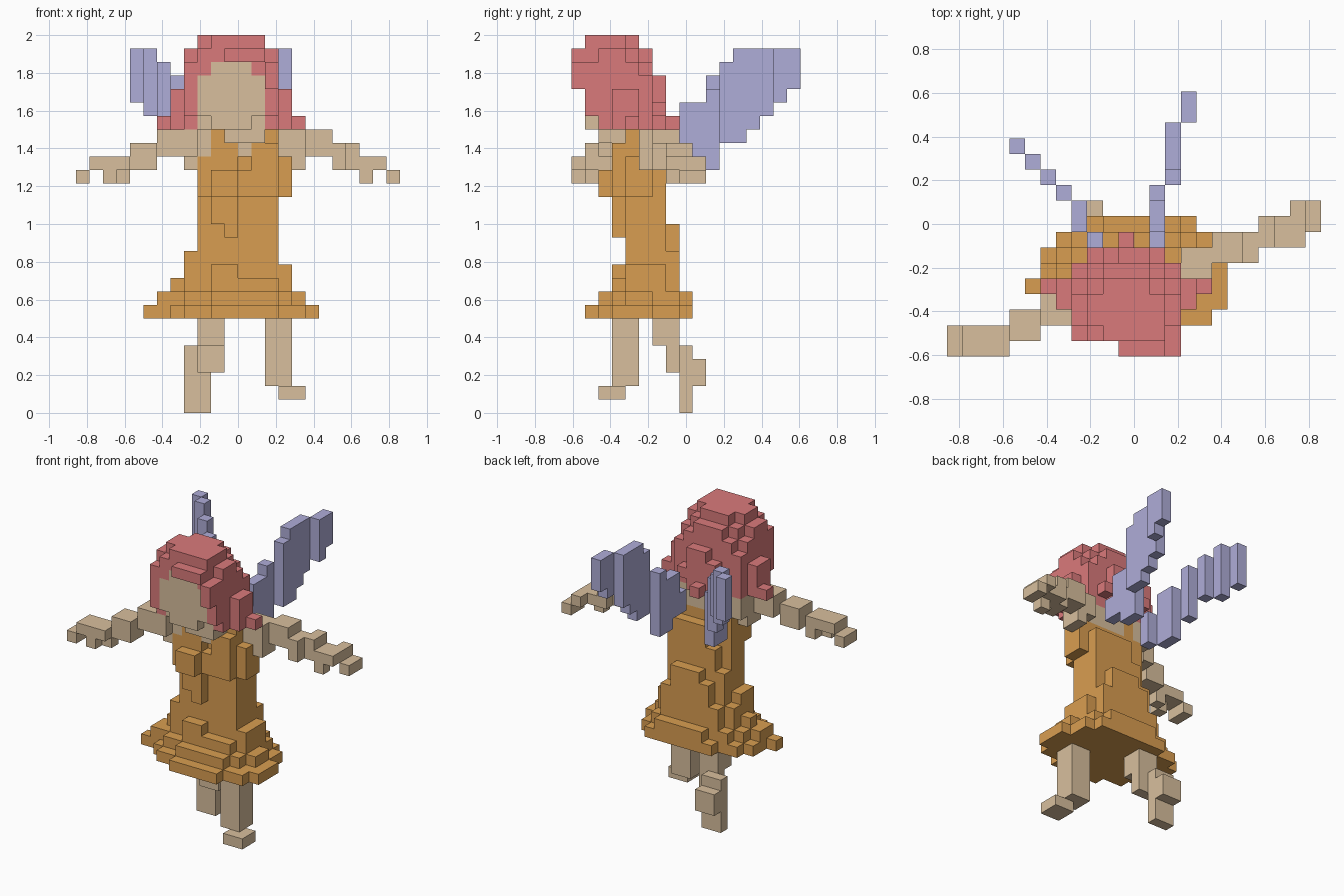
import bpy, bmesh, math
from mathutils import Vector

if "Cube" in bpy.data.objects:
    bpy.data.objects.remove(bpy.data.objects["Cube"], do_unlink=True)

V = 2 / 28  # block size


def material(name, rgb):
    lin = [((c / 255 + 0.055) / 1.055) ** 2.4 for c in rgb] + [1]
    m = bpy.data.materials.new(name)
    m.diffuse_color = lin
    m.use_nodes = True
    m.node_tree.nodes["Principled BSDF"].inputs["Base Color"].default_value = lin
    return m


RED = material("hair red", (218, 122, 123))
SKIN = material("skin tan", (216, 191, 157))
OCHRE = material("dress ochre", (217, 158, 81))
LILAC = material("wing lilac", (175, 173, 216))


def blocks(boxes):
    """Unit cells filled by boxes (x0, x1, y0, y1, z0, z1), in block counts."""
    return {(x, y, z) for x0, x1, y0, y1, z0, z1 in boxes
            for x in range(x0, x1) for y in range(y0, y1) for z in range(z0, z1)}


# Hair: crown, then the flared lower locks and the tapering back
hair = blocks([
    (-2, 2, 1, 2, 27, 28), (-3, 2, 2, 4, 27, 28), (-2, 1, 4, 5, 27, 28),
    (-1, 2, 0, 1, 26, 27), (-3, 2, 1, 2, 26, 27), (-4, 3, 2, 4, 26, 27),
    (-3, 2, 4, 5, 26, 27), (-2, 1, 5, 6, 26, 27), (-3, 2, 5, 6, 25, 26),
    (2, 3, 0, 1, 24, 26), (-4, 3, 1, 5, 25, 26),
    (-4, 3, 1, 6, 24, 25), (-1, 1, 6, 7, 24, 25),
]) | blocks([
    (-4, 3, 1, 6, 22, 24), (-5, 4, 3, 5, 22, 24),
    (-2, 1, 6, 7, 23, 24), (-3, 2, 6, 7, 22, 23), (-2, 1, 6, 7, 21, 22),
    (-4, 3, 2, 6, 21, 22), (-5, 4, 3, 4, 21, 22), (-6, 5, 4, 5, 21, 22),
    (-1, 0, 7, 8, 21, 22),
])

# Face: rounded patch taken out of the front of the head
face = {c for c in hair if 0 < c[1] <= 2 and -3 <= c[0] < 2
        and c[2] <= (25 if -2 <= c[0] < 1 else 24)}
hair -= face
face |= blocks([(-2, 1, 1, 2, 21, 22)])

neck = blocks([(-4, 2, 3, 6, 19, 21), (2, 3, 5, 6, 19, 21), (-1, 2, 2, 3, 20, 21),
               (-4, -3, 3, 5, 18, 19)])

right_arm = blocks([
    (-6, -3, 2, 4, 19, 21), (-8, -6, 1, 3, 18, 20), (-9, -8, 1, 2, 18, 19),
    (-11, -8, 0, 2, 18, 19), (-9, -8, 1, 2, 17, 18), (-10, -9, 0, 1, 17, 18),
    (-12, -11, 0, 2, 17, 18),
])
left_arm = blocks([
    (3, 5, 5, 7, 19, 21), (4, 5, 5, 7, 18, 19), (5, 7, 6, 8, 20, 21),
    (5, 8, 6, 8, 19, 20), (8, 9, 7, 9, 19, 20), (7, 8, 6, 8, 18, 19),
    (8, 11, 7, 9, 18, 19), (10, 11, 8, 10, 18, 19), (9, 10, 7, 8, 17, 18),
    (11, 12, 8, 10, 17, 18),
])

# Dress: straps with an open neckline, bodice turned slightly, and waist
bodice = blocks([
    (-2, -1, 3, 6, 19, 21), (2, 3, 4, 5, 20, 21),
    (-2, 0, 3, 5, 19, 20), (1, 3, 3, 5, 19, 20),
    (-3, 0, 3, 6, 18, 19), (0, 1, 4, 6, 18, 19), (1, 3, 3, 6, 18, 19),
    (3, 4, 4, 6, 16, 19), (-3, 3, 3, 6, 16, 18), (-2, 0, 2, 3, 16, 18),
    (-1, 3, 6, 7, 16, 18),
]) | blocks([
    (-3, 3, 4, 6, 14, 16), (-2, 3, 6, 7, 14, 16), (-3, 3, 4, 7, 11, 14),
    (-2, -1, 3, 4, 14, 16), (-1, 0, 3, 4, 13, 16),
    (-1, 2, 7, 8, 13, 14), (-2, 2, 7, 8, 12, 13), (-2, 3, 7, 8, 11, 12),
])
# Skirt: four widening tiers
skirt = blocks([
    (-4, 3, 4, 6, 11, 12), (-4, 4, 4, 7, 10, 11), (-3, 3, 7, 8, 9, 11),
    (-2, 0, 3, 4, 10, 11), (-2, 3, 3, 4, 9, 10),
    (-5, 4, 5, 6, 9, 10), (-4, 4, 4, 7, 9, 10),
    (-2, 3, 8, 9, 8, 9), (-4, 4, 7, 8, 8, 9), (-5, 4, 6, 7, 8, 9),
    (-6, 5, 4, 6, 8, 9), (-4, 4, 3, 4, 8, 9), (-2, 3, 2, 3, 8, 9),
]) | blocks([
    (-3, 4, 8, 9, 7, 8), (-5, 5, 7, 8, 7, 8), (-6, 5, 6, 7, 7, 8),
    (-6, 6, 5, 6, 7, 8), (-7, 6, 4, 5, 7, 8), (-5, 6, 3, 4, 7, 8),
    (-4, 5, 2, 3, 7, 8), (-2, 3, 1, 2, 7, 8),
])

right_leg = blocks([(-3, -1, 6, 8, 5, 7), (-3, -1, 7, 8, 3, 5),
                    (-4, -2, 8, 9, 0, 5), (-4, -2, 9, 10, 2, 4)])
left_leg = blocks([(2, 4, 3, 5, 2, 7), (3, 5, 2, 4, 1, 2)])

# Wings: thin stepped panels sweeping back and up
right_wing = blocks([
    (-3, -2, 7, 8, 18, 21), (-4, -3, 8, 10, 18, 23), (-5, -4, 10, 11, 20, 25),
    (-6, -5, 11, 12, 22, 26), (-7, -6, 12, 13, 22, 27), (-8, -7, 13, 14, 23, 27),
])
left_wing = blocks([
    (1, 2, 7, 8, 19, 21), (1, 2, 8, 9, 19, 23), (1, 2, 9, 10, 18, 23),
    (1, 2, 10, 11, 18, 24), (2, 3, 11, 12, 20, 26), (2, 3, 12, 13, 20, 27),
    (2, 3, 13, 14, 21, 27), (2, 3, 14, 15, 22, 27),
    (3, 4, 15, 16, 23, 27), (3, 4, 16, 17, 24, 27),
])

# Earlier parts win where parts share cells
parts = [("hair", hair, RED), ("face", face, SKIN), ("bodice", bodice, OCHRE),
         ("skirt", skirt, OCHRE), ("neck_and_shoulders", neck, SKIN),
         ("right_arm", right_arm, SKIN), ("left_arm", left_arm, SKIN),
         ("right_leg", right_leg, SKIN), ("left_leg", left_leg, SKIN),
         ("right_wing", right_wing, LILAC), ("left_wing", left_wing, LILAC)]
solid = set().union(*(cells for _, cells, _ in parts))


def build(name, cells, mat):
    """Outer skin of the cells, with flat areas merged."""
    bm = bmesh.new()
    for c in cells:
        for axis in range(3):
            for s in (-1, 1):
                n = [0, 0, 0]
                n[axis] = s
                if tuple(a + b for a, b in zip(c, n)) in solid:
                    continue
                n = Vector(n)
                u = Vector([1 if i == (axis + 1) % 3 else 0 for i in range(3)])
                w = n.cross(u)
                mid = Vector(c) + Vector((0.5, -8, 0.5)) + n / 2
                bm.faces.new([bm.verts.new((mid + (u * a + w * b) / 2) * V)
                              for a, b in ((-1, -1), (1, -1), (1, 1), (-1, 1))])
    bmesh.ops.remove_doubles(bm, verts=bm.verts, dist=V / 100)
    bmesh.ops.dissolve_limit(bm, angle_limit=math.radians(1),
                             verts=bm.verts, edges=bm.edges)
    mesh = bpy.data.meshes.new(name)
    bm.to_mesh(mesh)
    bm.free()
    mesh.materials.append(mat)
    bpy.context.collection.objects.link(bpy.data.objects.new(name, mesh))


used = set()
for name, cells, mat in parts:
    build(name, cells - used, mat)
    used |= cells
